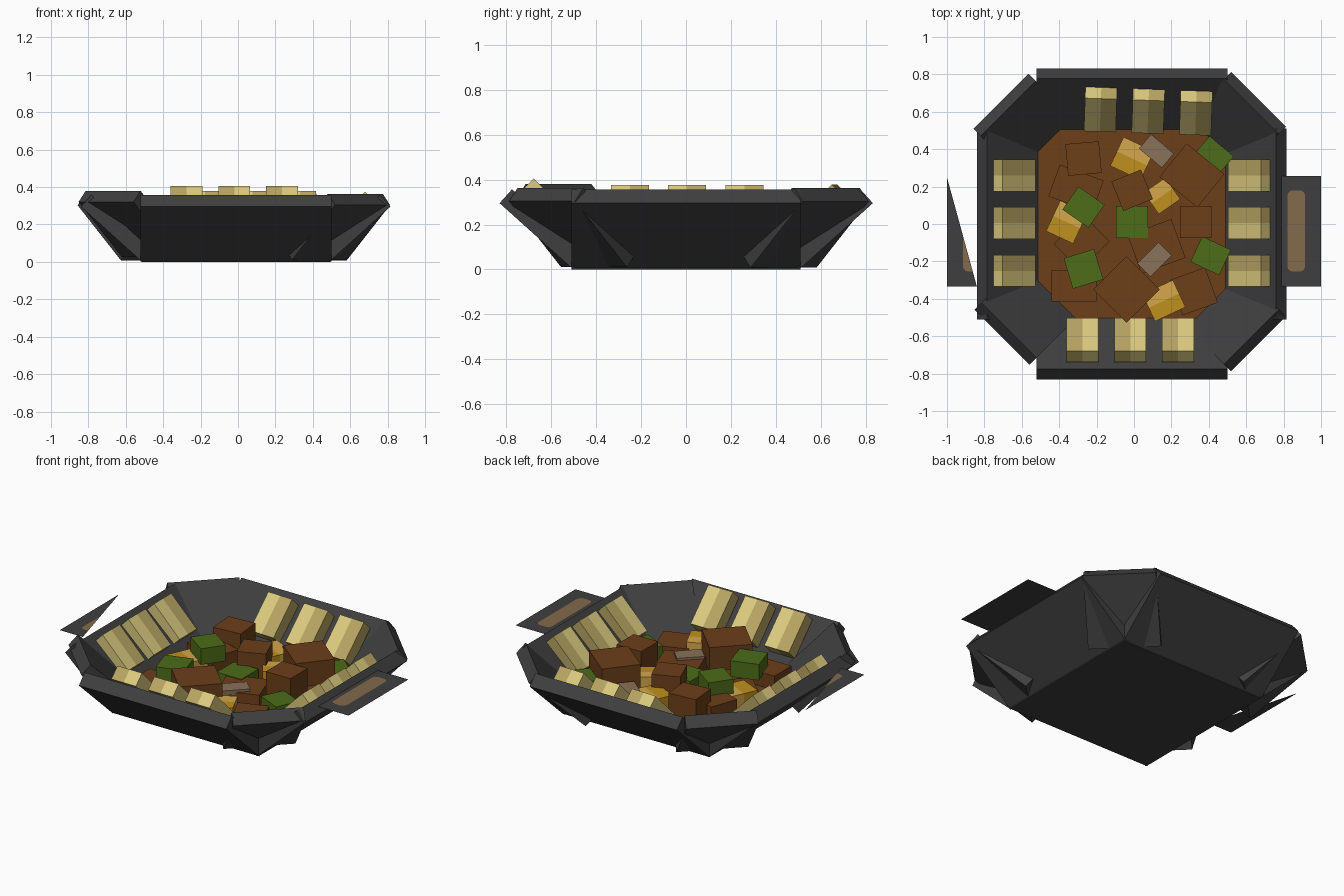
import bpy, bmesh
from math import radians, sin, cos, pi
from mathutils import Matrix, Vector

cube = bpy.data.objects.get("Cube")
if cube:
    bpy.data.objects.remove(cube)


def material(name, rgb):
    m = bpy.data.materials.new(name)
    m.use_nodes = True
    m.diffuse_color = (*rgb, 1)
    m.node_tree.nodes["Principled BSDF"].inputs["Base Color"].default_value = (*rgb, 1)
    return m


charcoal = material("charcoal", (0.049, 0.049, 0.049))
brown = material("meat brown", (0.15, 0.05, 0.01))
green = material("leaf green", (0.075, 0.15, 0.009))
gold = material("gold", (0.52, 0.28, 0.012))
pale_gold = material("pale gold", (0.66, 0.39, 0.07))
tan = material("handle tan", (0.23, 0.143, 0.072))
mushroom = material("mushroom", (0.25, 0.165, 0.1))
cream = material("cream", (0.72, 0.6, 0.215))
dark_cream = material("dark cream", (0.48, 0.38, 0.125))


def finish(bm, name, mats, matrix=Matrix()):
    mesh = bpy.data.meshes.new(name)
    bm.to_mesh(mesh)
    bm.free()
    for m in mats:
        mesh.materials.append(m)
    obj = bpy.data.objects.new(name, mesh)
    obj.matrix_world = matrix
    bpy.context.collection.objects.link(obj)
    return obj


def box(name, size, matrix, mats):
    """Box; a second material colours the half on its local -y side."""
    bm = bmesh.new()
    bmesh.ops.create_cube(bm, size=1, matrix=Matrix.Diagonal((*size, 1)))
    if len(mats) > 1:
        geom = bm.verts[:] + bm.edges[:] + bm.faces[:]
        bmesh.ops.bisect_plane(bm, geom=geom, plane_co=(0, 0, 0), plane_no=(0, 1, 0))
        for f in bm.faces:
            f.material_index = int(f.calc_center_median().y < 0)
    return finish(bm, name, mats, matrix)


def leaning(angle, dist, z, tilt=42, shift=(0, 0)):
    """Frame on the bowl side: x runs up the slope, z points inward."""
    return (Matrix.Translation((*shift, 0)) @ Matrix.Rotation(radians(angle), 4, 'Z')
            @ Matrix.Translation((dist, 0, z)) @ Matrix.Rotation(radians(-tilt), 4, 'Y'))


# Bowl: base, four straight sides and four corner slabs pushed through them
box("bowl_base", (1.01, 1.0, 0.06), Matrix.Translation((-0.01, 0, 0.03)), [charcoal])
for side, angle, dist in (("left", 0, 0.624), ("back", 90, 0.641),
                          ("right", 180, 0.649), ("front", 270, 0.639)):
    shift = (-0.01, 0) if side in ("front", "back") else (0, 0)
    box(side + "_wall", (0.44, 1.02, 0.083), leaning(angle, dist, 0.179, shift=shift), [charcoal])
for name, angle, z, shift in (("back_left", 45, 0.185, (0.01, 0.01)),
                              ("back_right", 135, 0.185, (-0.055, 0)),
                              ("front_right", 225, 0.203, (-0.05, 0.05)),
                              ("front_left", 315, 0.187, (0.01, 0.015))):
    box(name + "_corner", (0.44, 0.415, 0.08),
        leaning(angle, 0.737, z, shift=shift), [charcoal])

# Sauce filling the bottom
box("sauce", (1.01, 1.03, 0.06), Matrix.Translation((-0.01, 0.005, 0.083)), [brown])

# Two-tone wedges leaning on each side
for angle, dist, z, offset, flip in ((0, 0.62, 0.257, 0.005, 1), (88, 0.605, 0.26, -0.055, -1),
                                     (180, 0.645, 0.257, -0.005, -1), (270, 0.62, 0.286, -0.02, -1)):
    for step in (-1, 0, 1):
        mat = leaning(angle, dist, z, 45) @ Matrix.Translation((0, offset + step * 0.255, 0))
        mats = [dark_cream, cream] if flip > 0 else [cream, dark_cream]
        box("wedge", (0.25, 0.17, 0.085), mat, mats)


# Chunks of food: x, y, length, width, turn, top, height
def chunks(name, mats, rows):
    for x, y, sx, sy, turn, top, h in rows:
        mat = Matrix.Translation((x, y, top - h / 2)) @ Matrix.Rotation(radians(turn), 4, 'Z')
        box(name, (sx, sy, h), mat, mats)


chunks("meat", [brown], (
    (-.27, .35, .18, .17, 5, .29, .17), (.31, .26, .26, .23, -39, .31, .15),
    (-.01, .18, .17, .17, 22, .29, .17), (.33, .01, .17, .17, 0, .3, .18),
    (-.04, -.35, .25, .25, 45, .3, .15), (-.31, .19, .25, .18, -20, .21, .15),
    (-.32, -.33, .24, .17, 0, .2, .15), (.12, -.12, .25, .22, 20, .2, .14),
    (.32, -.36, .2, .2, 20, .18, .12), (-.28, -.1, .22, .2, 45, .15, .1)))
chunks("leaf", [green], (
    (-.27, .09, .17, .15, -35, .29, .1), (-.01, .01, .17, .17, 0, .205, .1),
    (-.27, -.24, .17, .17, 17, .28, .1), (.41, -.17, .17, .15, -25, .21, .1),
    (.43, .37, .17, .12, -40, .21, .1)))
chunks("potato", [pale_gold, gold], (
    (-.01, .35, .18, .17, -25, .21, .14), (.15, .15, .14, .14, 35, .22, .14),
    (-.36, .01, .16, .18, -25, .2, .14), (.16, -.41, .18, .16, 25, .22, .14)))
chunks("mushroom_slice", [mushroom], (
    (.12, .39, .16, .1, -40, .22, .03), (.11, -.19, .16, .1, 45, .215, .03)))


# Flat handles with rounded grip patches; one is cut diagonally
def flat(name, x0, x1, y0, y1, z, radius, mat, cut):
    bm = bmesh.new()
    pts = []
    for i, (cx, cy) in enumerate(((x1, y1), (x0, y1), (x0, y0), (x1, y0))):
        if radius == 0:
            pts.append((cx, cy))
            continue
        mx = cx - radius if cx == x1 else cx + radius
        my = cy - radius if cy == y1 else cy + radius
        for k in range(4):
            a = i * pi / 2 + k * pi / 6
            pts.append((mx + radius * cos(a), my + radius * sin(a)))
    bm.faces.new([bm.verts.new((x, y, z)) for x, y in pts])
    if cut:
        a, b = Vector((-1, 0.25, 0)), Vector((-0.84, -0.335, 0))
        d = b - a
        bmesh.ops.bisect_plane(bm, geom=bm.verts[:] + bm.edges[:] + bm.faces[:],
                               plane_co=a, plane_no=(-d.y, d.x, 0), clear_outer=True)
    finish(bm, name, [mat])


flat("left_handle", 0.78, 1.0, -0.335, 0.257, 0.325, 0, charcoal, False)
flat("left_grip", 0.82, 0.915, -0.255, 0.18, 0.328, 0.03, tan, False)
flat("right_handle", -1.0, -0.78, -0.335, 0.257, 0.325, 0, charcoal, True)
flat("right_grip", -0.915, -0.82, -0.255, 0.18, 0.328, 0.03, tan, True)
